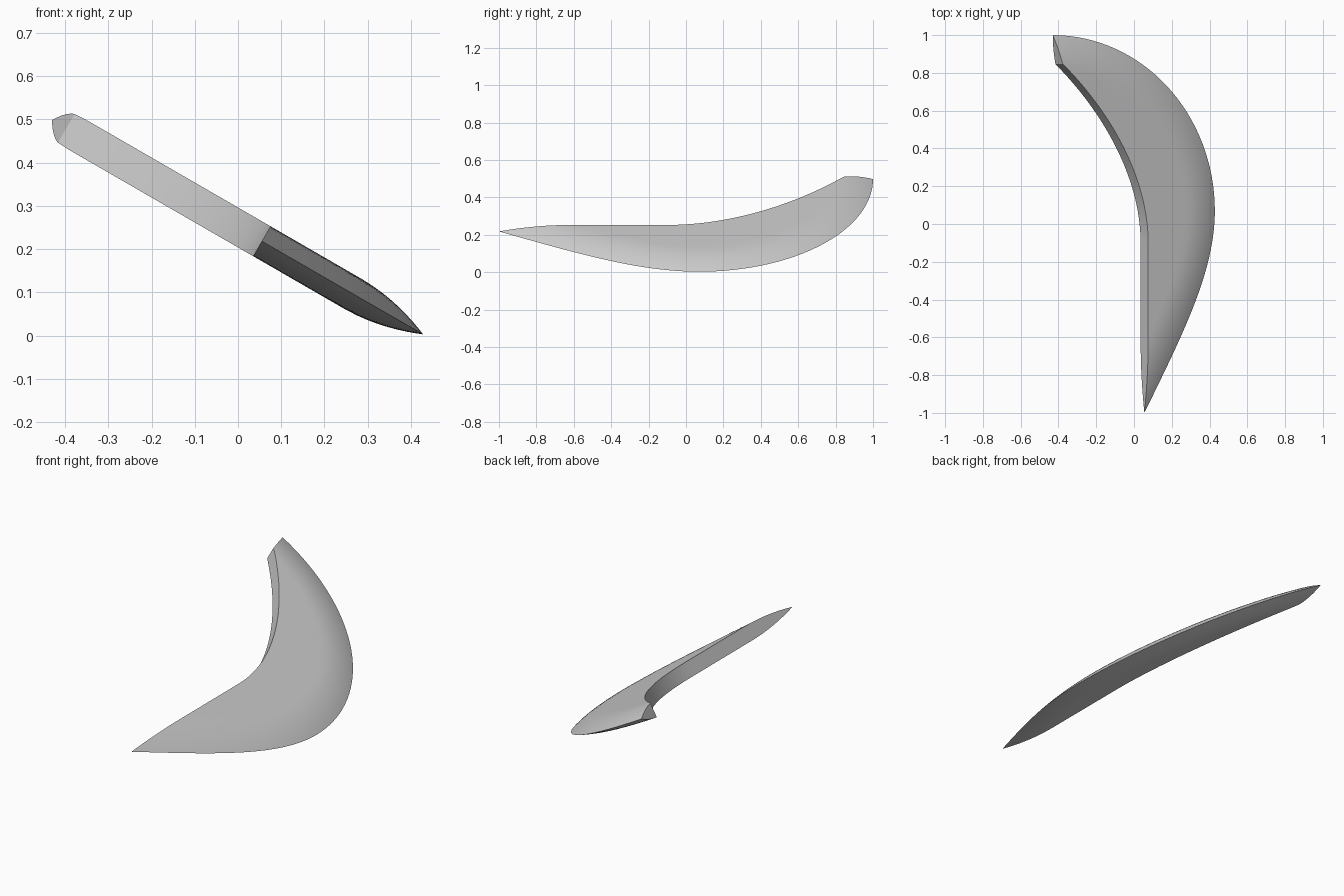
import bpy, bmesh, math
from mathutils import Vector
from mathutils.geometry import intersect_point_line, interpolate_bezier

if "Cube" in bpy.data.objects:
    bpy.data.objects.remove(bpy.data.objects["Cube"])

TILT = math.radians(30)      # the flat blade leans about the y axis
HALF, BEVEL = 0.04, 0.19     # half thickness and width of the rounded edge
STEPS, ACROSS = 32, 16


def bezier(*pts):
    return [Vector(p[:2]) for p in interpolate_bezier(*[Vector((*p, 0)) for p in pts], STEPS + 1)]


def lean(p, w):
    """Outline point (x, y) plus offset w along the blade's normal."""
    return (p.x + w * math.sin(TILT), p.y,
            0.25 - p.x * math.tan(TILT) + w * math.cos(TILT))


def flat(p):
    return Vector((p.x / math.cos(TILT), p.y))


# Outer cutting edge: tip to belly, then a quarter ellipse to the back end
outer = bezier((0.055, -1), (0.26, -0.58), (0.428, -0.25), (0.428, 0.07))
for i in range(1, STEPS + 1):
    a = math.pi / 2 * i / STEPS
    outer.append(Vector((-0.43 + 0.858 * math.cos(a), 0.07 + 0.93 * math.sin(a))))

# Inner edge: straight run from the tip, then a curve to the back end
inner = [Vector((0.055, -1 + 0.9 * i / STEPS)) for i in range(STEPS)]
inner += bezier((0.055, -0.1), (0.055, 0.25), (-0.15, 0.6), (-0.397, 0.847))

edge = [flat(p) for p in outer]


def half_thickness(p):
    """Rounded bevel that depends on the distance to the cutting edge."""
    q, best = flat(p), 9.0
    for a, b in zip(edge, edge[1:]):
        hit, t = intersect_point_line(q, a, b)
        near = a.lerp(b, min(max(t, 0), 1))
        best = min(best, (q - near).length)
    d = min(best / BEVEL, 1)
    return HALF * (1 - (1 - d) ** 2)


# Blade: one closed section per station, joined into a loft
bm = bmesh.new()
rings = []
for o, n in zip(outer, inner):
    line = [o.lerp(n, (k / ACROSS) ** 1.5) for k in range(ACROSS + 1)]
    thick = [0.0] + [half_thickness(p) for p in line[1:]]
    top = [bm.verts.new(lean(p, t)) for p, t in zip(line, thick)]
    bottom = [bm.verts.new(lean(p, -t)) for p, t in zip(line[1:], thick[1:])]
    rings.append(top + bottom[::-1])
for r, s in zip(rings, rings[1:]):
    for k in range(len(r)):
        j = (k + 1) % len(r)
        bm.faces.new((r[k], r[j], s[j], s[k]))
bm.faces.new(rings[-1])
bmesh.ops.remove_doubles(bm, verts=bm.verts, dist=0.0003)
bmesh.ops.recalc_face_normals(bm, faces=bm.faces)

mesh = bpy.data.meshes.new("curved_blade")
bm.to_mesh(mesh)
bm.free()
blade = bpy.data.objects.new("curved_blade", mesh)
bpy.context.collection.objects.link(blade)

grey = bpy.data.materials.new("plain_grey")
grey.diffuse_color = (0.6, 0.6, 0.6, 1)
grey.use_nodes = True
grey.node_tree.nodes["Principled BSDF"].inputs["Base Color"].default_value = grey.diffuse_color
mesh.materials.append(grey)

bpy.context.view_layer.objects.active = blade
blade.select_set(True)
bpy.ops.object.shade_smooth_by_angle(angle=math.radians(30))
